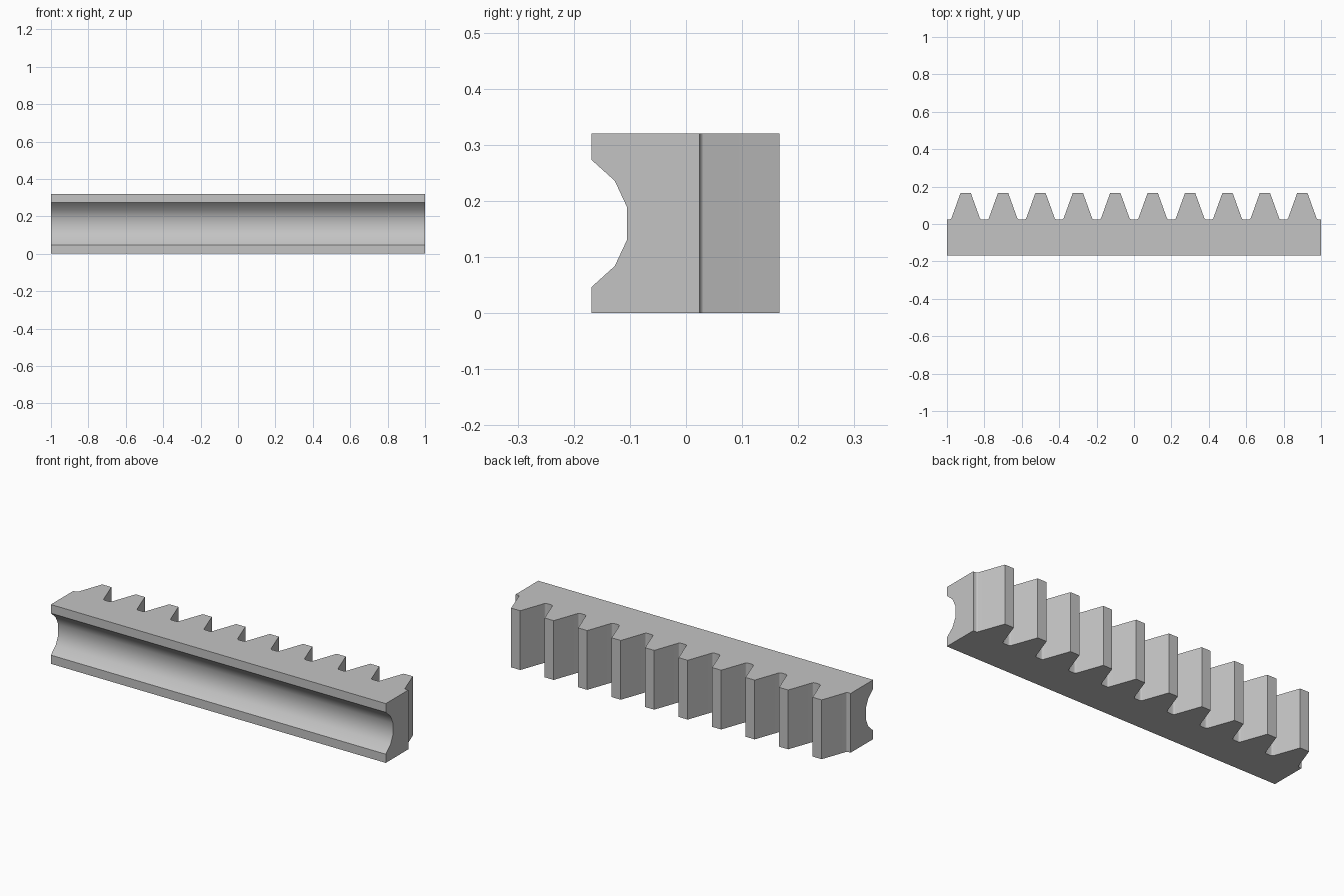
import bpy
import bmesh
import math
from mathutils import Vector

cube = bpy.data.objects.get("Cube")
if cube:
    bpy.data.objects.remove(cube, do_unlink=True)

LENGTH, HEIGHT, TEETH = 2.0, 0.32, 10
BACK, FRONT, ROOT = 0.167, -0.168, 0.024
PITCH = LENGTH / TEETH

steel = bpy.data.materials.new("plain grey")
steel.use_nodes = True
grey = (0.55, 0.55, 0.55, 1)
steel.diffuse_color = grey
steel.node_tree.nodes["Principled BSDF"].inputs["Base Color"].default_value = grey


def prism(name, points, direction):
    """Extrude a closed outline of 3D points along a direction."""
    bm = bmesh.new()
    face = bm.faces.new([bm.verts.new(p) for p in points])
    result = bmesh.ops.extrude_face_region(bm, geom=[face], use_keep_orig=True)
    moved = [v for v in result["geom"] if isinstance(v, bmesh.types.BMVert)]
    bmesh.ops.translate(bm, verts=moved, vec=Vector(direction))
    bmesh.ops.recalc_face_normals(bm, faces=bm.faces)
    mesh = bpy.data.meshes.new(name)
    bm.to_mesh(mesh)
    bm.free()
    mesh.materials.append(steel)
    obj = bpy.data.objects.new(name, mesh)
    bpy.context.collection.objects.link(obj)
    return obj


# Half a tooth: root fillet, then sloping flank up to the tip
half = [(0.086, ROOT), (0.08, 0.0267), (0.076, 0.031), (0.027, BACK)]
tooth = [(-x, y) for x, y in half] + [(x, y) for x, y in reversed(half)]

# Toothed bar outline seen from above
outline = [(-LENGTH / 2, FRONT, 0), (-LENGTH / 2, ROOT, 0)]
for i in range(TEETH):
    centre = (i + 0.5) * PITCH - LENGTH / 2
    outline += [(centre + x, y, 0) for x, y in tooth]
outline += [(LENGTH / 2, ROOT, 0), (LENGTH / 2, FRONT, 0)]
rack = prism("toothed_rack", outline, (0, 0, HEIGHT))

# Rounded groove along the front
upper = [(FRONT, 0.113), (-0.127, 0.076), (-0.105, 0.029)]
mid = HEIGHT / 2
section = [(FRONT - 0.1, 0.113)] + upper
section += [(y, -z) for y, z in reversed(section)]
cutter = prism("groove_cutter", [(-1.1, y, mid + z) for y, z in section], (2.2, 0, 0))
cutter.hide_render = True

cut = rack.modifiers.new("groove", 'BOOLEAN')
cut.operation = 'DIFFERENCE'
cut.solver = 'EXACT'
cut.object = cutter

bpy.ops.object.select_all(action='DESELECT')
rack.select_set(True)
bpy.context.view_layer.objects.active = rack
bpy.ops.object.modifier_apply(modifier=cut.name)
bpy.data.objects.remove(cutter, do_unlink=True)

# Smooth groove and fillets, crisp edges and flat flanks
bpy.ops.object.shade_smooth_by_angle(angle=math.radians(32))
flat = rack.modifiers.new("flat flanks", 'WEIGHTED_NORMAL')
flat.keep_sharp = True
